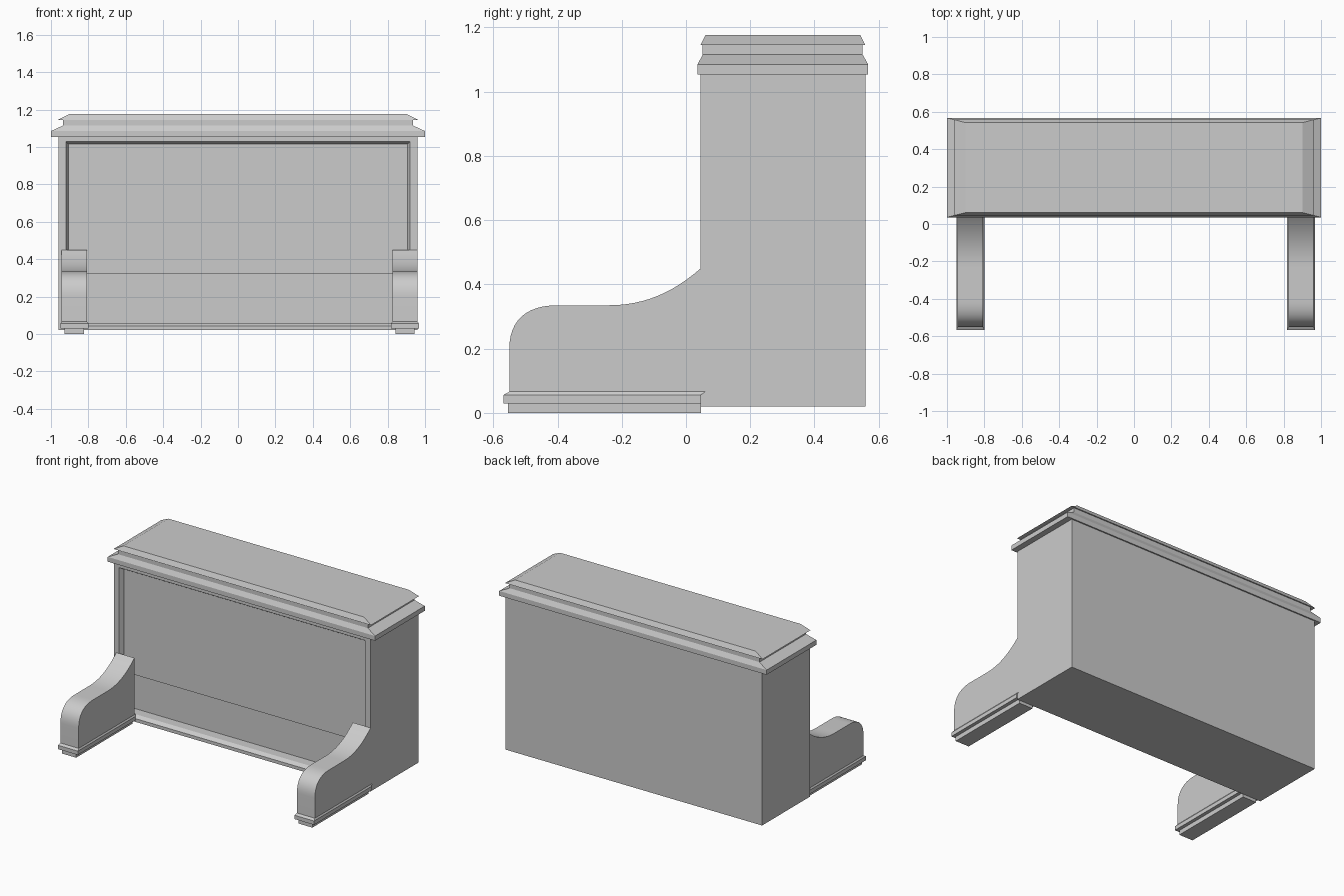
import bpy, bmesh
from mathutils import Vector

if "Cube" in bpy.data.objects:
    bpy.data.objects.remove(bpy.data.objects["Cube"])


def make_object(name, bm):
    bmesh.ops.recalc_face_normals(bm, faces=bm.faces)
    mesh = bpy.data.meshes.new(name)
    bm.to_mesh(mesh)
    bm.free()
    ob = bpy.data.objects.new(name, mesh)
    bpy.context.collection.objects.link(ob)
    return ob


def loft(name, rings):
    """Skin a closed solid through rings with equal point counts."""
    bm = bmesh.new()
    loops = [[bm.verts.new(p) for p in ring] for ring in rings]
    n = len(loops[0])
    for a, b in zip(loops, loops[1:]):
        for i in range(n):
            j = (i + 1) % n
            bm.faces.new((a[i], a[j], b[j], b[i]))
    bm.faces.new(loops[0])
    bm.faces.new(loops[-1])
    return make_object(name, bm)


def flat_ring(x0, x1, y0, y1, z):
    return [(x0, y0, z), (x1, y0, z), (x1, y1, z), (x0, y1, z)]


def upright_ring(x, z0, z1, y):
    return [(-x, y, z0), (x, y, z0), (x, y, z1), (-x, y, z1)]


def box(name, x0, x1, y0, y1, z0, z1):
    return loft(name, [flat_ring(x0, x1, y0, y1, z) for z in (z0, z1)])


def bezier(p0, p1, p2, p3, n=12):
    pts = []
    for i in range(n + 1):
        t = i / n
        s = 1 - t
        pts.append(s**3 * Vector(p0) + 3 * s * s * t * Vector(p1)
                   + 3 * s * t * t * Vector(p2) + t**3 * Vector(p3))
    return pts


# Cabinet with a recessed front
loft("cabinet", [
    upright_ring(0.96, 0.02, 1.053, 0.558),
    upright_ring(0.96, 0.02, 1.053, 0.045),
    upright_ring(0.92, 0.042, 1.03, 0.045),
    upright_ring(0.907, 0.058, 1.015, 0.07),
    upright_ring(0.907, 0.058, 1.015, 0.135),
])

# Upper front panel overhangs the deeper lower panel
box("upper_panel", -0.907, 0.907, 0.075, 0.14, 0.32, 1.015)

# Cornice moulding and lid
loft("cornice", [
    flat_ring(-1.0, 1.0, 0.036, 0.567, 1.053),
    flat_ring(-1.0, 1.0, 0.036, 0.567, 1.085),
    flat_ring(-0.935, 0.935, 0.052, 0.55, 1.115),
    flat_ring(-0.935, 0.935, 0.052, 0.55, 1.145),
])
loft("lid", [
    flat_ring(-0.963, 0.963, 0.045, 0.558, 1.145),
    flat_ring(-0.9, 0.9, 0.061, 0.542, 1.177),
])

# Scrolled leg side profile (y, z)
profile = bezier((0.046, 0.45), (-0.04, 0.375), (-0.13, 0.335), (-0.24, 0.335))
profile += bezier((-0.40, 0.335), (-0.50, 0.335), (-0.55, 0.285), (-0.55, 0.20))
profile += [Vector((-0.55, 0.04)), Vector((0.046, 0.04))]

for side, x0, x1 in (("left", -0.943, -0.807), ("right", 0.826, 0.96)):
    leg = loft(f"{side}_leg", [[(x, p.x, p.y) for p in profile] for x in (x0, x1)])
    bpy.ops.object.select_all(action="DESELECT")
    leg.select_set(True)
    bpy.context.view_layer.objects.active = leg
    bpy.ops.object.shade_smooth_by_angle(angle=0.5)
    # Plinth moulding and foot under each leg
    loft(f"{side}_plinth", [
        flat_ring(x0 - 0.007, x1 + 0.007, -0.568, 0.046, 0.03),
        flat_ring(x0 - 0.007, x1 + 0.007, -0.568, 0.046, 0.056),
        flat_ring(x0, x1, -0.55, 0.06, 0.066),
    ])
    box(f"{side}_foot", x0 + 0.016, x1 - 0.016, -0.554, 0.046, 0.0, 0.031)
